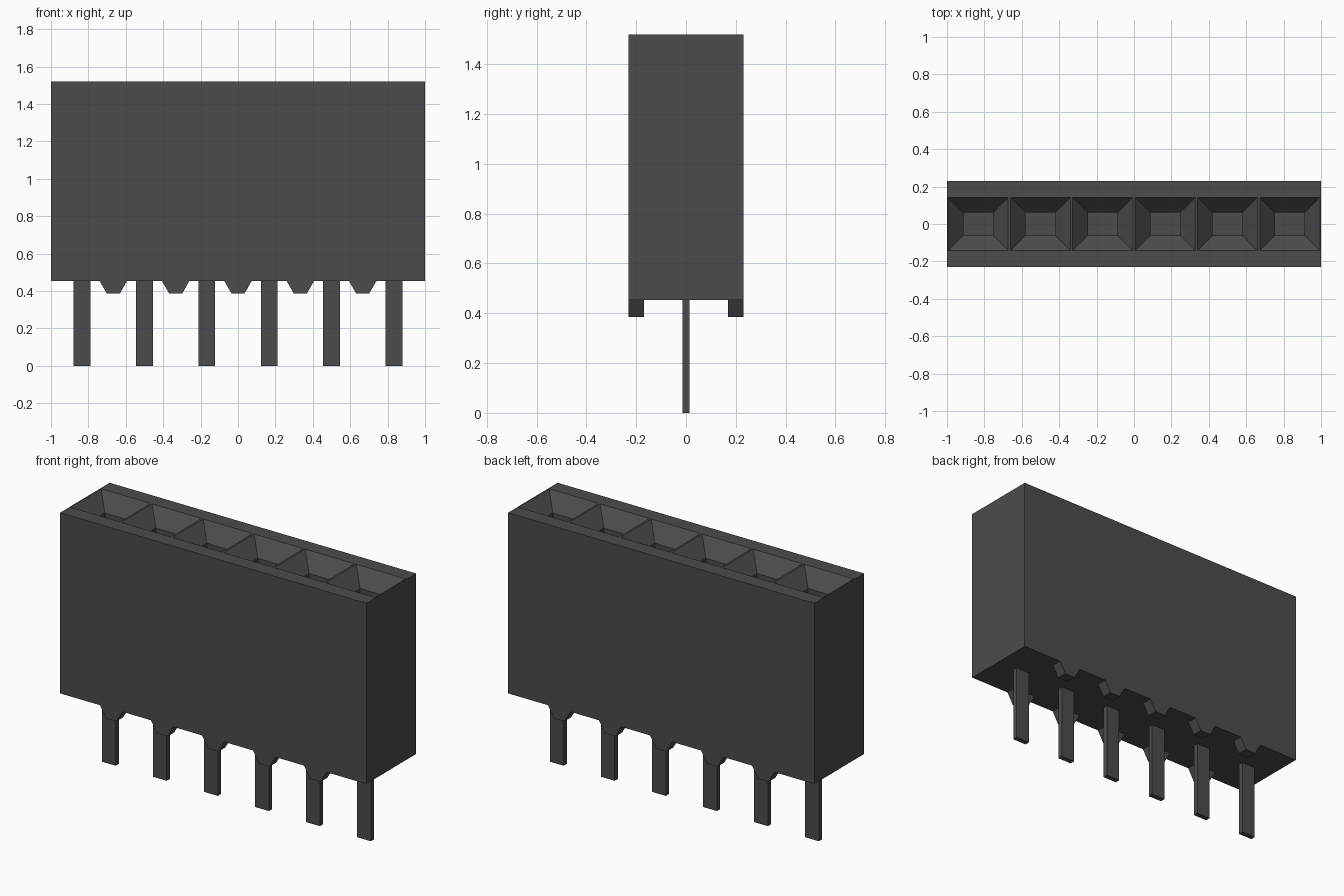
import bpy, bmesh
from mathutils import Vector

if "Cube" in bpy.data.objects:
    bpy.data.objects.remove(bpy.data.objects["Cube"], do_unlink=True)

COUNT = 6
PITCH = 2 / COUNT
BASE, TOP, HALF_DEPTH = 0.453, 1.52, 0.231
SOCKET_X, SOCKET_Y = 0.161, 0.143

charcoal = bpy.data.materials.new("charcoal grey")
charcoal.use_nodes = True
COLOUR = (0.072, 0.072, 0.072, 1)
charcoal.diffuse_color = COLOUR
charcoal.node_tree.nodes["Principled BSDF"].inputs["Base Color"].default_value = COLOUR


def finish(name, bm):
    bmesh.ops.recalc_face_normals(bm, faces=bm.faces)
    mesh = bpy.data.meshes.new(name)
    bm.to_mesh(mesh)
    bm.free()
    mesh.materials.append(charcoal)
    obj = bpy.data.objects.new(name, mesh)
    bpy.context.collection.objects.link(obj)
    return obj


def add_box(bm, low, high):
    low, high = Vector(low), Vector(high)
    verts = bmesh.ops.create_cube(bm, size=1)["verts"]
    for v in verts:
        v.co = (low + high) / 2 + v.co * (high - low)
    return verts


centres = [(i - (COUNT - 1) / 2) * PITCH for i in range(COUNT)]

# Housing: cut the top face into cells, then sink a funnel and a shaft in each
bm = bmesh.new()
add_box(bm, (-1, -HALF_DEPTH, BASE), (1, HALF_DEPTH, TOP))


def cut_top(point, normal, limit=HALF_DEPTH):
    faces = [f for f in bm.faces if f.normal.z > 0.9
             and abs(f.calc_center_median().y) < limit]
    edges = {e for f in faces for e in f.edges}
    verts = {v for f in faces for v in f.verts}
    bmesh.ops.bisect_plane(bm, geom=faces + list(edges) + list(verts),
                           plane_co=point, plane_no=normal)
    bm.normal_update()


bm.normal_update()
for y in (-SOCKET_Y, SOCKET_Y):
    cut_top((0, y, TOP), (0, 1, 0))
for c in centres:
    for x in (c - SOCKET_X, c + SOCKET_X):
        cut_top((x, 0, TOP), (1, 0, 0), 0.05)

cells = [f for f in bm.faces if f.normal.z > 0.9
         and abs(f.calc_center_median().y) < 0.05
         and any(abs(f.calc_center_median().x - c) < 0.02 for c in centres)]
bmesh.ops.inset_individual(bm, faces=cells, thickness=0.082, depth=-0.09,
                           use_even_offset=True)
floors = bmesh.ops.extrude_discrete_faces(bm, faces=cells)["faces"]
for f in floors:
    bmesh.ops.translate(bm, verts=f.verts, vec=(0, 0, -0.5))
finish("housing", bm)

# Tapered standoff feet along both lower edges, between neighbouring pins
for name, side in (("front_feet", -1), ("back_feet", 1)):
    bm = bmesh.new()
    for i in range(COUNT - 1):
        x = (i - (COUNT - 2) / 2) * PITCH
        inner, outer = sorted((side * 0.168, side * HALF_DEPTH))
        verts = add_box(bm, (x - 0.073, inner, 0.386), (x + 0.073, outer, BASE))
        for v in verts:
            if v.co.z < 0.4:
                v.co.x = x + (v.co.x - x) * 0.47
    finish(name, bm)

# Flat contact pins
for i, c in enumerate(centres):
    bm = bmesh.new()
    add_box(bm, (c - 0.045, -0.015, 0), (c + 0.045, 0.015, BASE))
    finish(f"pin_{i + 1}", bm)
